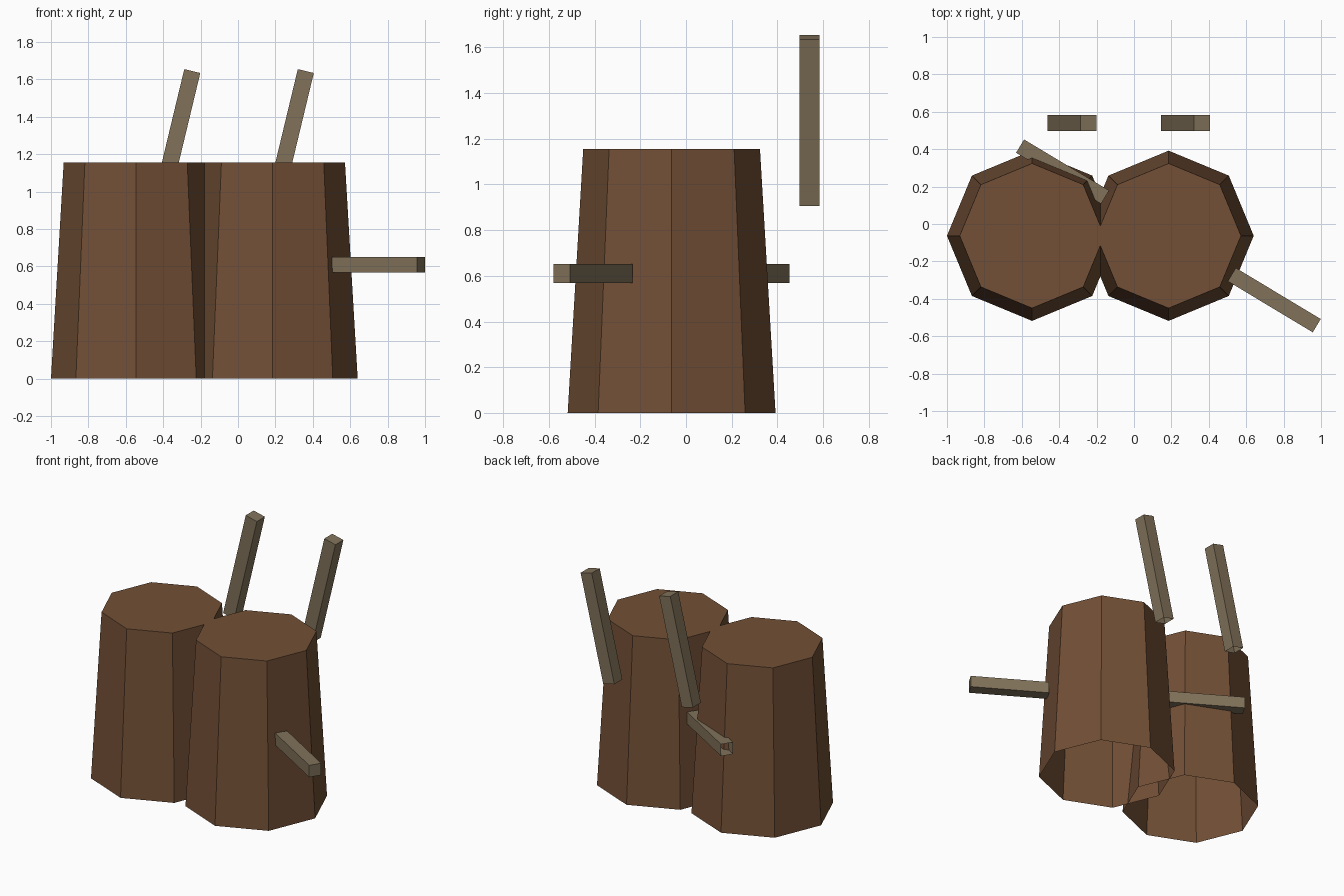
import bpy
import bmesh
from math import radians, sqrt
from mathutils import Matrix, Vector

cube = bpy.data.objects.get("Cube")
if cube:
    bpy.data.objects.remove(cube, do_unlink=True)


def make_material(name, rgb):
    mat = bpy.data.materials.new(name)
    mat.use_nodes = True
    color = (*rgb, 1.0)
    mat.diffuse_color = color
    mat.node_tree.nodes["Principled BSDF"].inputs["Base Color"].default_value = color
    return mat


bark = make_material("bark_brown", (0.17, 0.08, 0.037))
twig = make_material("twig_tan", (0.22, 0.168, 0.102))


def open_prism(name, sides, r_base, r_top, length, center, mat, turn=0, tilt=0, heading=0):
    """Flat-sided log, capped at its top end and open at its base."""
    bm = bmesh.new()
    bmesh.ops.create_cone(bm, cap_ends=True, segments=sides,
                          radius1=r_base, radius2=r_top, depth=length)
    bm.normal_update()
    base = [f for f in bm.faces if f.normal.z < -0.9]
    bmesh.ops.delete(bm, geom=base, context='FACES_ONLY')
    spin = (Matrix.Rotation(radians(heading), 4, 'Z')
            @ Matrix.Rotation(radians(tilt), 4, 'Y')
            @ Matrix.Rotation(radians(turn), 4, 'Z'))
    bmesh.ops.transform(bm, matrix=spin, verts=bm.verts)
    mesh = bpy.data.meshes.new(name)
    bm.to_mesh(mesh)
    bm.free()
    mesh.materials.append(mat)
    obj = bpy.data.objects.new(name, mesh)
    obj.location = Vector(center)
    bpy.context.collection.objects.link(obj)
    return obj


# Two tapered eight-sided stumps, overlapping side by side
HEIGHT = 1.155
for side, x in (("right", -0.545), ("left", 0.185)):
    open_prism("stump_" + side, 8, 0.455, 0.387, HEIGHT,
               (x, -0.063, HEIGHT / 2), bark)

# Upright leaning branches behind the stumps
r_up = 0.088 / sqrt(2)
for side, x in (("right", -0.332), ("left", 0.275)):
    open_prism("upright_branch_" + side, 4, r_up, r_up, 0.75,
               (x, 0.54, 1.28), twig, turn=45, tilt=13.5)

# Level branches sticking out of the sides
r_side = 0.083 / sqrt(2)
for side, x, y in (("back", -0.382, 0.28), ("front", 0.75, -0.407)):
    open_prism("side_branch_" + side, 4, r_side, r_side, 0.53,
               (x, y, 0.61), twig, turn=45, tilt=90, heading=-31)
